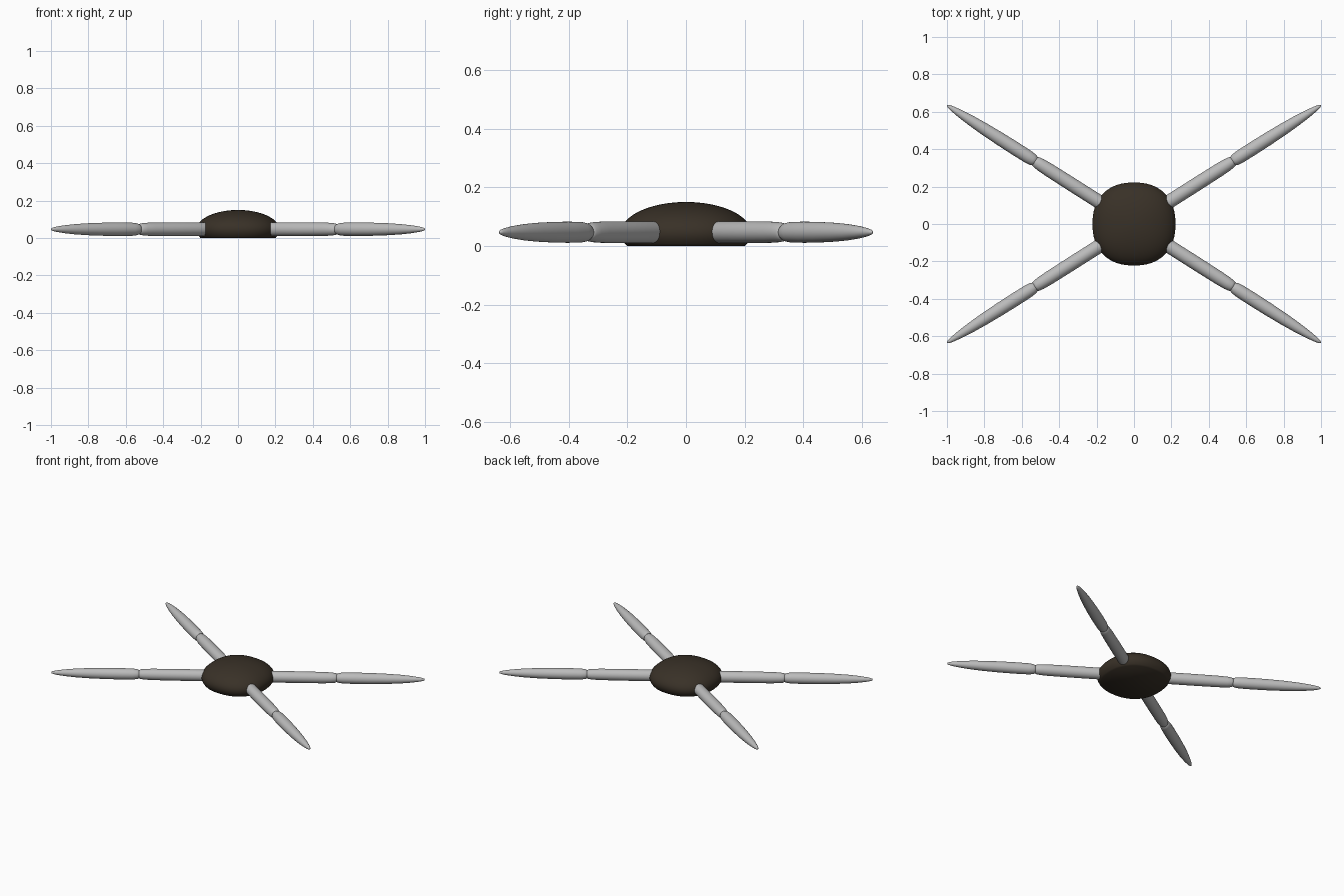
import bpy, bmesh, math
from mathutils import Matrix

if "Cube" in bpy.data.objects:
    bpy.data.objects.remove(bpy.data.objects["Cube"])


def material(name, rgb):
    m = bpy.data.materials.new(name)
    m.diffuse_color = (*rgb, 1.0)
    m.use_nodes = True
    m.node_tree.nodes["Principled BSDF"].inputs["Base Color"].default_value = m.diffuse_color
    return m


BROWN = material("dark brown", (0.040, 0.030, 0.020))
GREY = material("light grey", (0.50, 0.50, 0.50))


def finish(name, bm, mat, angle=50):
    bmesh.ops.recalc_face_normals(bm, faces=bm.faces)
    me = bpy.data.meshes.new(name)
    bm.to_mesh(me)
    bm.free()
    me.materials.append(mat)
    ob = bpy.data.objects.new(name, me)
    bpy.context.collection.objects.link(ob)
    bpy.ops.object.select_all(action='DESELECT')
    ob.select_set(True)
    bpy.context.view_layer.objects.active = ob
    bpy.ops.object.shade_smooth_by_angle(angle=math.radians(angle))
    return ob


def loft(rings, sides, point):
    """Skin a stack of rings; point(ring, angle) gives each vertex."""
    bm = bmesh.new()
    loops = [[bm.verts.new(point(r, 2 * math.pi * i / sides)) for i in range(sides)]
             for r in rings]
    for a, b in zip(loops, loops[1:]):
        for i in range(sides):
            j = (i + 1) % sides
            bm.faces.new((a[i], a[j], b[j], b[i]))
    bm.faces.new(loops[0])
    bm.faces.new(loops[-1])
    return bm


# Body: squarish flattened dome, cut flat at the ground
R, CZ, H, N = 0.222, 0.045, 0.105, 2.3


def body_point(ring, a):
    r, z = ring
    c, s = math.cos(a), math.sin(a)
    k = r / (abs(c) ** N + abs(s) ** N) ** (1 / N)
    return (k * c, k * s, z)


low = -math.asin(CZ / H)
rings = []
for i in range(25):
    t = low + (math.radians(89) - low) * i / 24
    rings.append((R * math.cos(t), CZ + H * math.sin(t)))
finish("body", loft(rings, 64, body_point), BROWN)

# Leg segments: (distance from centre, radius) profiles
INNER = [(0.175, 0.022), (0.18, 0.030), (0.19, 0.035), (0.21, 0.037), (0.40, 0.037),
         (0.54, 0.036), (0.59, 0.034), (0.615, 0.031), (0.625, 0.027), (0.632, 0.020)]
OUTER = [(0.620, 0.020), (0.628, 0.027), (0.642, 0.032), (0.67, 0.035), (0.75, 0.036),
         (0.85, 0.035), (0.95, 0.032), (1.03, 0.0275), (1.10, 0.021), (1.15, 0.014),
         (1.172, 0.009), (1.181, 0.005), (1.184, 0.001)]
LEG_Z = 0.047
SPREAD = math.atan2(0.635, 1.0)


def leg_point(ring, a):
    d, r = ring
    return (d, r * math.cos(a), LEG_Z + r * math.sin(a))


# Four legs, mirrored over both axes
for side, end, ang in (("right", "back", SPREAD), ("left", "back", math.pi - SPREAD),
                       ("left", "front", math.pi + SPREAD), ("right", "front", -SPREAD)):
    for part, profile in (("upper", INNER), ("lower", OUTER)):
        bm = loft(profile, 32, leg_point)
        bm.transform(Matrix.Rotation(ang, 4, 'Z'))
        finish(f"{end}_{side}_{part}_leg", bm, GREY)
